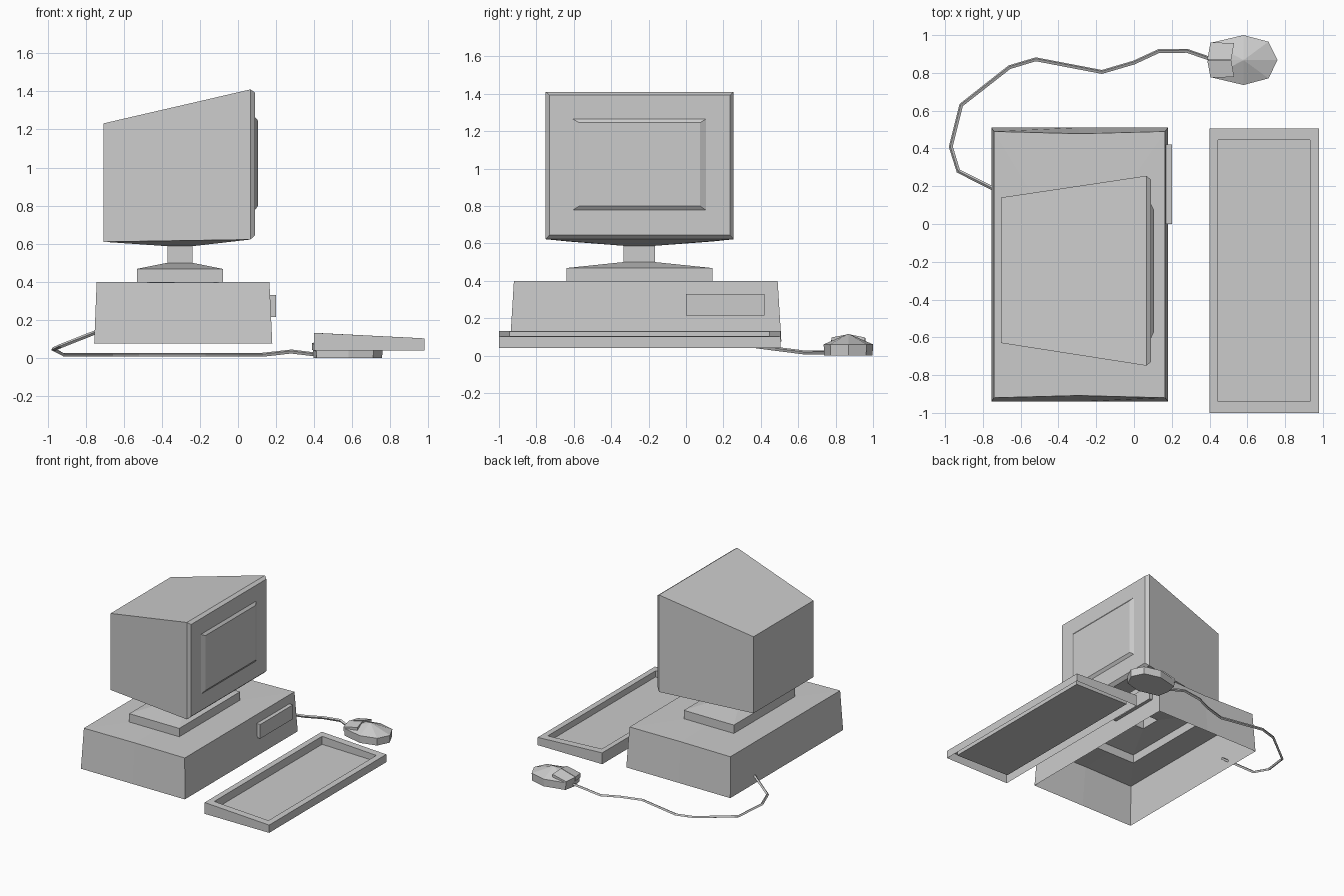
import bpy, bmesh

if "Cube" in bpy.data.objects:
    bpy.data.objects.remove(bpy.data.objects["Cube"])


def loft(name, rings, cap_start=False, cap_end=True, skip=()):
    """Bridge matching closed rings; skip holds (ring, side) quads left open."""
    bm = bmesh.new()
    loops = [[bm.verts.new(p) for p in r] for r in rings]
    n = len(loops[0])
    for k, (a, b) in enumerate(zip(loops, loops[1:])):
        for i in range(n):
            if (k, i) not in skip:
                j = (i + 1) % n
                bm.faces.new((a[i], a[j], b[j], b[i]))
    if cap_start:
        bm.faces.new(loops[0][::-1])
    if cap_end:
        bm.faces.new(loops[-1])
    me = bpy.data.meshes.new(name)
    bm.to_mesh(me)
    bm.free()
    ob = bpy.data.objects.new(name, me)
    bpy.context.collection.objects.link(ob)
    return ob


def rect(x0, x1, y0, y1, z0, z1=None):
    """Horizontal rectangle, z0 at the x0 side and z1 at the x1 side."""
    z1 = z0 if z1 is None else z1
    return [(x0, y0, z0), (x1, y0, z1), (x1, y1, z1), (x0, y1, z0)]


def waisted(x0, x1, y0, y1, z, dent=0.0, drop=0.0):
    """Rectangle with a middle point on its long walls, pulled in by dent."""
    m = -0.29
    return [(x0, y0, z), (m, y0 + dent, z - drop), (x1, y0, z),
            (x1, y1, z), (m, y1 - dent, z - drop), (x0, y1, z)]


def upright(x, y0, y1, z0, z1):
    """Rectangle facing +x."""
    return [(x, y0, z0), (x, y1, z0), (x, y1, z1), (x, y0, z1)]


# Computer case: open underneath, with an opening below the stand
loft("case", [waisted(-0.755, 0.18, -0.94, 0.51, 0.075),
              waisted(-0.742, 0.165, -0.92, 0.49, 0.40, 0.012, 0.004),
              waisted(-0.53, -0.08, -0.64, 0.142, 0.40)], cap_end=False)

# Drive panel on the face of the case
loft("drive_panel", [upright(0.16, 0.0, 0.42, 0.215, 0.33),
                     upright(0.20, 0.0, 0.42, 0.215, 0.33)], cap_start=True)

# Stand: plinth, neck and the flared underside of the monitor
neck = (-0.37, -0.24, -0.333, -0.167)
loft("monitor_stand", [rect(-0.53, -0.08, -0.64, 0.142, 0.40),
                       rect(-0.53, -0.08, -0.64, 0.142, 0.468),
                       rect(*neck, 0.50), rect(*neck, 0.587),
                       [(-0.705, -0.63, 0.61), (0.065, -0.75, 0.622),
                        (0.065, 0.255, 0.622), (-0.705, 0.14, 0.61)]],
     cap_end=False)

# Monitor: tapered housing, bevelled bezel, raised screen
loft("monitor", [upright(-0.705, -0.63, 0.14, 0.61, 1.232),
                 upright(0.065, -0.75, 0.255, 0.622, 1.41),
                 upright(0.09, -0.73, 0.235, 0.645, 1.393)],
     cap_start=True, skip={(0, 0)})
loft("screen", [upright(0.088, -0.61, 0.11, 0.775, 1.267),
                upright(0.106, -0.57, 0.075, 0.80, 1.245)])

# Keyboard: sloping rim around a sunken tray, hollow underneath
loft("keyboard", [rect(0.40, 0.98, -1.0, 0.505, 0.04),
                  rect(0.40, 0.98, -1.0, 0.505, 0.132, 0.103),
                  rect(0.445, 0.932, -0.94, 0.445, 0.13, 0.105),
                  rect(0.445, 0.932, -0.94, 0.445, 0.065, 0.055)])

# Mouse: eight-sided base with a faceted dome
outline = [(0.76, 0.868), (0.712, 0.965), (0.58, 1.0), (0.41, 0.96),
           (0.392, 0.868), (0.41, 0.776), (0.58, 0.736), (0.712, 0.771)]


def mouse_ring(s, z):
    return [(0.58 + (x - 0.58) * s, 0.868 + (y - 0.868) * s, z) for x, y in outline]


loft("mouse", [mouse_ring(0.98, 0.0), mouse_ring(1.0, 0.06),
               mouse_ring(0.02, 0.116)], cap_start=True)

# Mouse buttons, mirrored about the middle of the mouse
for name, s in (("mouse_button_left", 1), ("mouse_button_right", -1)):
    top = [(0.388, 0.002, 0.078), (0.515, 0.002, 0.114),
           (0.53, 0.09, 0.097), (0.405, 0.093, 0.07)]
    top = [(x, 0.868 + s * y, z) for x, y, z in top][::s]
    loft(name, [[(x, y, z - 0.035) for x, y, z in top], top], cap_start=True)

# Cable from the back of the case to the mouse
path = [(-0.71, 0.17, 0.15), (-0.93, 0.28, 0.063), (-0.97, 0.41, 0.045),
        (-0.915, 0.63, 0.017), (-0.66, 0.83, 0.017), (-0.52, 0.872, 0.017),
        (-0.17, 0.805, 0.017), (0.0, 0.855, 0.017), (0.13, 0.915, 0.017),
        (0.28, 0.917, 0.034), (0.41, 0.872, 0.018)]
cu = bpy.data.curves.new("mouse_cable", 'CURVE')
cu.dimensions = '3D'
cu.bevel_depth = 0.011
cu.bevel_resolution = 0
cu.use_fill_caps = True
sp = cu.splines.new('POLY')
sp.points.add(len(path) - 1)
for p, co in zip(sp.points, path):
    p.co = (*co, 1)
sp.use_smooth = False
bpy.context.collection.objects.link(bpy.data.objects.new("mouse_cable", cu))
